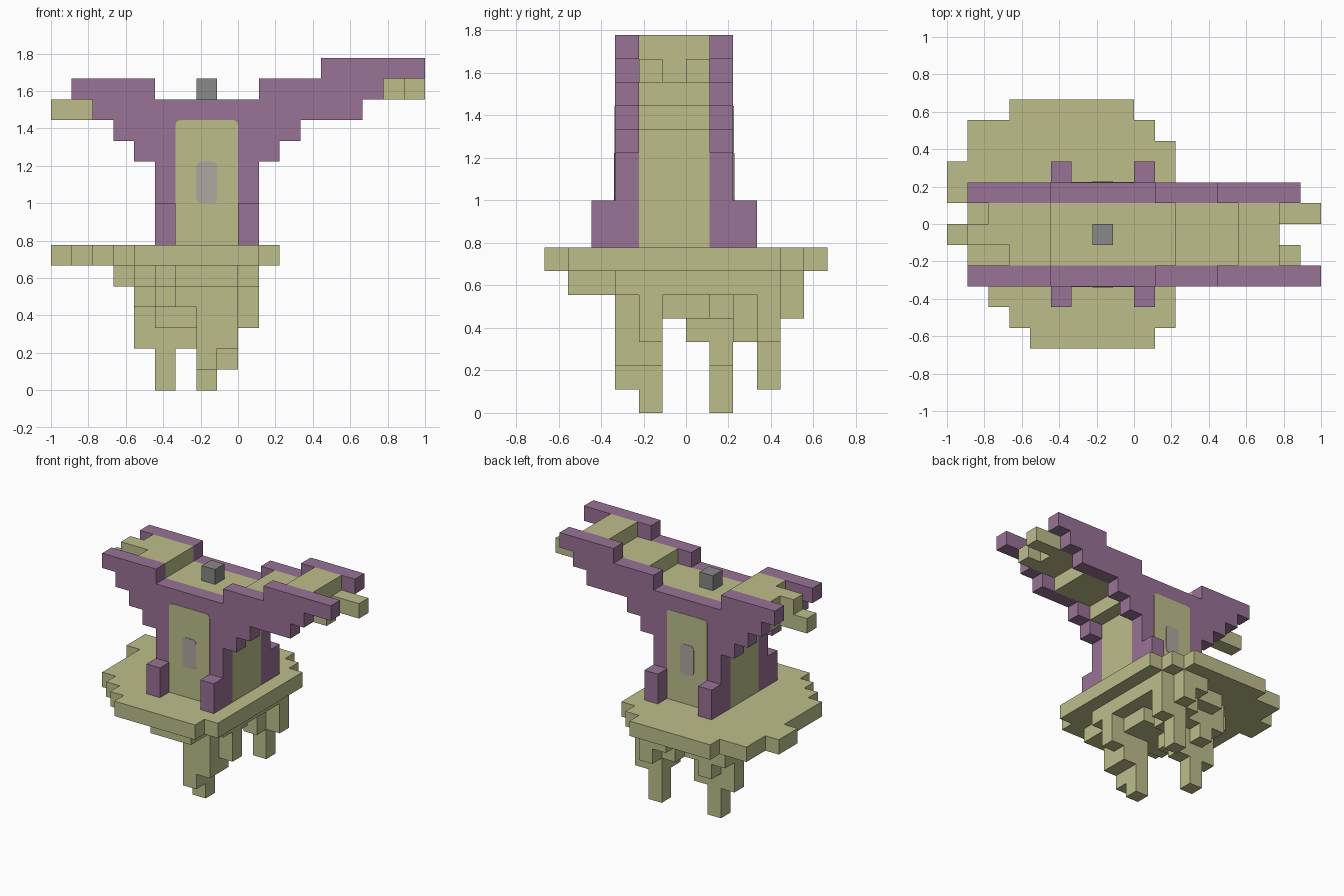
import bpy, bmesh, math
from mathutils import Vector

cube = bpy.data.objects.get("Cube")
if cube:
    bpy.data.objects.remove(cube, do_unlink=True)

U = 1 / 9                          # size of one block
ORIGIN = Vector((-9, -6, 0))       # block grid corner, in blocks


def material(name, rgb):
    m = bpy.data.materials.new(name)
    m.use_nodes = True
    m.diffuse_color = (*rgb, 1)
    m.node_tree.nodes["Principled BSDF"].inputs["Base Color"].default_value = (*rgb, 1)
    return m


olive = material("olive", (0.51, 0.515, 0.26))
purple = material("purple", (0.315, 0.168, 0.305))
grey = material("grey", (0.246, 0.246, 0.246))
mauve = material("mauve grey", (0.43, 0.385, 0.35))


def finish(bm, name, mat):
    mesh = bpy.data.meshes.new(name)
    bm.to_mesh(mesh)
    bm.free()
    mesh.materials.append(mat)
    obj = bpy.data.objects.new(name, mesh)
    bpy.context.collection.objects.link(obj)


def block(xs, ys, zs):
    """All cells in inclusive ranges."""
    return {(x, y, z) for x in range(xs[0], xs[1] + 1)
            for y in range(ys[0], ys[1] + 1) for z in range(zs[0], zs[1] + 1)}


def rows(spans, z):
    """One layer of cells from (row, first, last) spans."""
    return set().union(*(block((a, b), (y, y), (z, z)) for y, a, b in spans))


parts = []


def part(name, mat, cells):
    used = set().union(*(p[2] for p in parts)) if parts else set()
    parts.append((name, mat, cells - used))


# Side walls with stepped, flaring ends
def wall(y, tip):
    cells = block((5, 9), (y, y), (7, 10))
    for z, a, b in ((11, 4, 10), (12, 3, 11), (13, 2, 14), (14, 1, 4), (14, 10, 15), (15, 13, tip)):
        cells |= block((a, b), (y, y), (z, z))
    return cells


part("front_wall", purple, wall(3, 17))
part("back_wall", purple, wall(7, 16))

# Corner posts beside the doors
for side, y in (("front", 2), ("back", 8)):
    for end, x in (("right", 5), ("left", 9)):
        part(f"{side}_{end}_post", purple, block((x, x), (y, y), (7, 8)))

# Tower core, upper deck and raised ends
part("tower_core", olive, block((5, 9), (4, 6), (7, 11)))
part("deck", olive, block((4, 10), (4, 6), (12, 12)) | block((3, 13), (4, 6), (13, 13)))
part("left_ramp", olive, block((11, 15), (4, 6), (14, 14)) | block((14, 15), (4, 6), (15, 15)))
part("left_broken_planks", olive, block((16, 16), (4, 4), (14, 14)) | block((16, 17), (6, 6), (14, 14)))
part("right_ramp", olive, rows(((4, 3, 4), (5, 1, 4), (6, 2, 4)), 14))
part("right_broken_planks", olive, rows(((5, 0, 2), (6, 2, 2)), 13))
part("deck_knob", grey, block((7, 7), (5, 5), (14, 14)))

# Round island base
part("island_disk", olive, rows((
    (0, 4, 9), (1, 3, 10), (2, 2, 10), (3, 1, 10), (4, 1, 10), (5, 1, 10),
    (6, 1, 10), (7, 0, 10), (8, 0, 10), (9, 1, 10), (10, 1, 9), (11, 3, 8)), 6))

# Stepped underside
part("underside_upper", olive, rows((
    (1, 6, 8), (2, 5, 8), (3, 4, 9), (4, 3, 9), (5, 3, 9),
    (6, 3, 9), (7, 3, 9), (8, 4, 9), (9, 5, 9), (10, 7, 8)), 5))
part("underside_lower", olive, rows((
    (3, 6, 8), (4, 5, 9), (5, 5, 8), (6, 4, 8), (7, 4, 7),
    (8, 4, 8), (9, 7, 9), (10, 8, 8)), 4))


# Hanging roots: each column is (x, y, lowest cell)
def roots(columns):
    return set().union(*(block((x, x), (y, y), (low, 4)) for x, y, low in columns))


part("front_root", olive, roots(((7, 4, 0), (7, 3, 1), (8, 4, 2), (8, 3, 2), (9, 4, 3))))
part("right_root", olive, roots(((5, 7, 0), (4, 7, 2), (6, 7, 2), (5, 8, 3), (5, 6, 3), (6, 6, 3))))
part("back_root", olive, roots(((8, 9, 1), (8, 8, 3), (9, 9, 3))))

# Turn cells into meshes that keep only exposed faces
occupied = set().union(*(p[2] for p in parts))
for name, mat, cells in parts:
    bm = bmesh.new()
    for cell in cells:
        centre = Vector(cell) + ORIGIN + Vector((0.5, 0.5, 0.5))
        for axis in range(3):
            for sign in (-1, 1):
                n = Vector((0, 0, 0))
                n[axis] = sign
                if tuple(int(c + d) for c, d in zip(cell, n)) in occupied:
                    continue
                u = Vector((0, 0, 0))
                u[(axis + 1) % 3] = 0.5
                v = n.cross(u)
                corners = (-u - v, u - v, u + v, v - u)
                bm.faces.new([bm.verts.new((centre + n / 2 + c) * U) for c in corners])
    bmesh.ops.remove_doubles(bm, verts=bm.verts, dist=0.001)
    bmesh.ops.dissolve_limit(bm, angle_limit=0.01, verts=bm.verts, edges=bm.edges)
    finish(bm, name, mat)


# Painted doors and windows: thin plates with rounded corners
def plate(name, mat, x0, x1, z0, z1, y, depth, r, round_bottom):
    outline = []
    for cx, cz, start in ((x1 - r, z1 - r, 0), (x0 + r, z1 - r, 90), (x0 + r, z0 + r, 180), (x1 - r, z0 + r, 270)):
        if start >= 180 and not round_bottom:
            outline.append((x0 if start == 180 else x1, z0))
            continue
        for step in range(4):
            a = math.radians(start + step * 30)
            outline.append((cx + r * math.cos(a), cz + r * math.sin(a)))
    bm = bmesh.new()
    face = bm.faces.new([bm.verts.new((x, y, z)) for x, z in outline])
    out = bmesh.ops.extrude_face_region(bm, geom=[face])
    moved = [g for g in out["geom"] if isinstance(g, bmesh.types.BMVert)]
    bmesh.ops.translate(bm, verts=moved, vec=(0, depth, 0))
    bmesh.ops.recalc_face_normals(bm, faces=bm.faces)
    finish(bm, name, mat)


for side, y, d in (("front", -3 * U, -1), ("back", 2 * U, 1)):
    plate(side + "_door", olive, -3 * U, 0, 7 * U, 13 * U, y, d * 0.003, 0.025, False)
    plate(side + "_window", mauve, -2 * U, -U, 9 * U, 11 * U, y, d * 0.006, 0.025, True)
